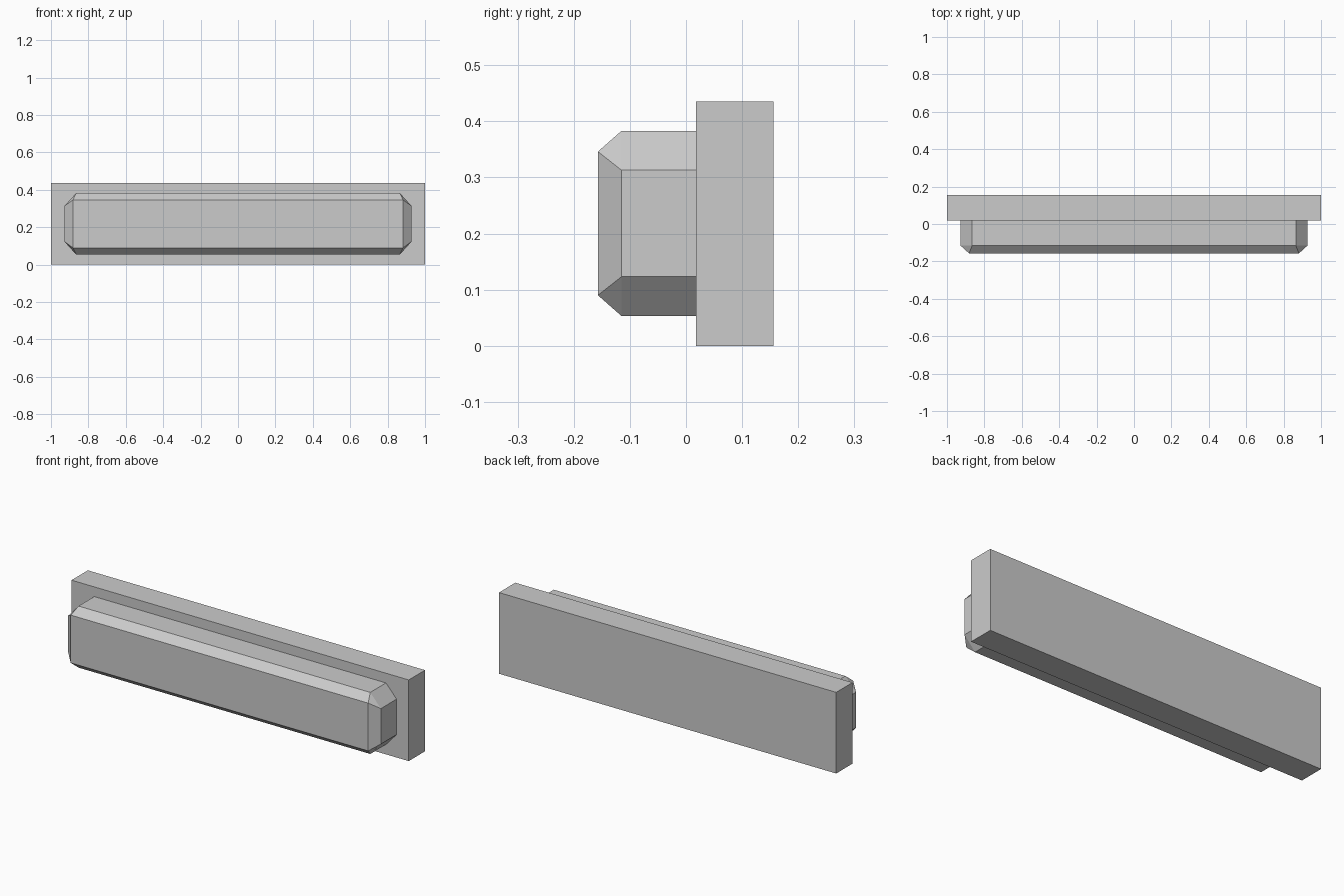
import bpy
import bmesh

cube = bpy.data.objects.get("Cube")
if cube:
    bpy.data.objects.remove(cube, do_unlink=True)

# Single flat colour
grey = bpy.data.materials.new("light_grey")
grey.use_nodes = True
colour = (0.6, 0.6, 0.6, 1)
grey.diffuse_color = colour
grey.node_tree.nodes["Principled BSDF"].inputs["Base Color"].default_value = colour

BACK, JOIN, SHOULDER, FRONT = 0.156, 0.018, -0.115, -0.157
HEIGHT = 0.435
MID_Z = 0.218


def add_object(name, bm):
    bmesh.ops.recalc_face_normals(bm, faces=bm.faces)
    mesh = bpy.data.meshes.new(name)
    bm.to_mesh(mesh)
    bm.free()
    mesh.materials.append(grey)
    obj = bpy.data.objects.new(name, mesh)
    bpy.context.collection.objects.link(obj)


def ring(bm, outline, y):
    return [bm.verts.new((x, y, MID_Z + z)) for x, z in outline]


# Rectangular back plate
bm = bmesh.new()
bmesh.ops.create_cube(bm, size=1)
bmesh.ops.scale(bm, vec=(2, BACK - JOIN, HEIGHT), verts=bm.verts)
bmesh.ops.translate(bm, vec=(0, (BACK + JOIN) / 2, HEIGHT / 2), verts=bm.verts)
add_object("back_plate", bm)

# Raised block: octagonal body narrowing to a rectangular front
corners = [(1, 1), (-1, 1), (-1, -1), (1, -1)]
octagon = []
for sx, sz in corners:
    pair = [(sx * 0.928, sz * 0.095), (sx * 0.865, sz * 0.165)]
    octagon += pair if sx * sz > 0 else pair[::-1]
rectangle = [(sx * 0.882, sz * 0.128) for sx, sz in corners]

bm = bmesh.new()
rear = ring(bm, octagon, JOIN)
rim = ring(bm, octagon, SHOULDER)
face = ring(bm, rectangle, FRONT)
bm.faces.new(rear)
bm.faces.new(face)
for i in range(8):
    j = (i + 1) % 8
    bm.faces.new((rear[i], rear[j], rim[j], rim[i]))
for i in range(4):
    j = (i + 1) % 4
    a, b, c = rim[2 * i], rim[2 * i + 1], rim[2 * j]
    bm.faces.new((a, b, face[i]))           # corner facet
    bm.faces.new((b, c, face[j], face[i]))  # sloped edge
add_object("raised_block", bm)
